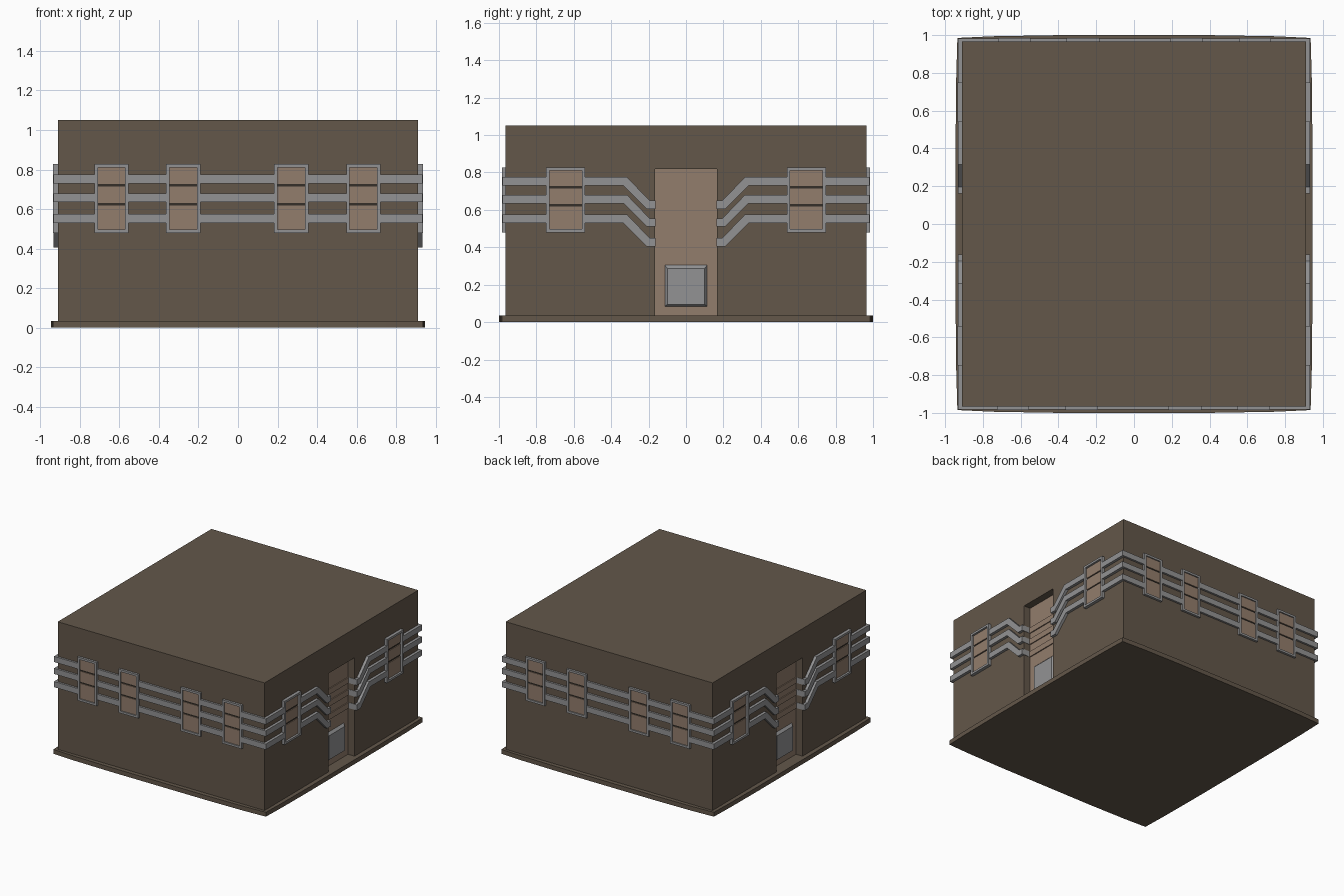
import bpy, bmesh

if "Cube" in bpy.data.objects:
    bpy.data.objects.remove(bpy.data.objects["Cube"])

HX, HY, TOP = 0.91, 0.966, 1.05      # wall half sizes and roof height


def material(name, rgb):
    m = bpy.data.materials.new(name)
    m.diffuse_color = (*rgb, 1)
    m.use_nodes = True
    m.node_tree.nodes["Principled BSDF"].inputs["Base Color"].default_value = m.diffuse_color
    return m


WALL = material("brown wall", (0.125, 0.095, 0.068))
TAN = material("tan panel", (0.29, 0.205, 0.15))
GREY = material("grey trim", (0.29, 0.29, 0.295))
DARK = material("dark gap", (0.035, 0.028, 0.022))


def loft(name, loops, mat, caps=True):
    """Bridge equal-length loops of points into one solid."""
    bm = bmesh.new()
    rings = [[bm.verts.new(p) for p in loop] for loop in loops]
    n = len(rings[0])
    pairs = list(zip(rings, rings[1:]))
    if not caps:
        pairs.append((rings[-1], rings[0]))
    for a, b in pairs:
        for i in range(n):
            j = (i + 1) % n
            bm.faces.new((a[i], a[j], b[j], b[i]))
    if caps:
        bm.faces.new(rings[0])
        bm.faces.new(rings[-1])
    bmesh.ops.recalc_face_normals(bm, faces=bm.faces)
    me = bpy.data.meshes.new(name)
    bm.to_mesh(me)
    bm.free()
    me.materials.append(mat)
    ob = bpy.data.objects.new(name, me)
    bpy.context.collection.objects.link(ob)
    return ob


def on_wall(wall, pts, d):
    """Map wall points (u, z) at depth d outside the wall to world space."""
    out = []
    for u, z in pts:
        x, y = (u, -HY - d) if wall in ("front", "back") else (HX + d, u)
        if wall in ("back", "left"):
            x, y = -x, -y
        out.append((x, y, z))
    return out


def rect(u0, u1, z0, z1):
    return [(u0, z0), (u1, z0), (u1, z1), (u0, z1)]


def plate(name, wall, pts, d0, d1, mat):
    return loft(name, [on_wall(wall, pts, d0), on_wall(wall, pts, d1)], mat)


def window(wall, u0, u1, depth):
    z0, z1, t = 0.48, 0.827, 0.017
    outer = rect(u0, u1, z0, z1)
    inner = rect(u0 + t, u1 - t, z0 + t, z1 - t)
    loft(wall + "_window_frame",
         [on_wall(wall, outer, -0.01), on_wall(wall, outer, depth),
          on_wall(wall, inner, depth), on_wall(wall, inner, -0.01)], GREY, caps=False)
    plate(wall + "_window_gap", wall, inner, -0.01, 0.003, DARK)
    for a, b in ((z0 + t, 0.618), (0.631, 0.715), (0.728, z1 - t)):
        plate(wall + "_window_pane", wall, rect(u0 + t, u1 - t, a, b), -0.005, 0.009, TAN)


# Main block with two door recesses
body = loft("building_body",
            [[(-HX, -HY, z), (HX, -HY, z), (HX, HY, z), (-HX, HY, z)] for z in (0.005, TOP)], WALL)
for wall in ("right", "left"):
    cutter = plate(wall + "_recess_cutter", wall, rect(-0.165, 0.165, 0.03, 0.818), -0.065, 0.1, WALL)
    cutter.hide_render = True
    cutter.hide_viewport = True
    mod = body.modifiers.new(wall + "_recess", 'BOOLEAN')
    mod.operation = 'DIFFERENCE'
    mod.solver = 'EXACT'
    mod.object = cutter

# Slightly bowed plinth
steps = (-1, -0.8, -0.45, 0.45, 0.8)
edge_a = [(0.935 * t, -1 + 0.015 * abs(t) ** 4) for t in steps]
edge_b = [(0.945 - 0.01 * abs(t) ** 4, 0.985 * t) for t in steps]
outline = edge_a + edge_b
outline += [(-x, -y) for x, y in outline]
loft("plinth", [[(x, y, z) for x, y in outline] for z in (0, 0.035)], WALL)

# Heights of the three trim bands
BANDS = ((0.73, 0.775), (0.635, 0.68), (0.53, 0.575))
DROP = 0.125

# Long walls: four windows joined by straight bands
for wall in ("front", "back"):
    spans = [(-0.725, -0.555), (-0.363, -0.19), (0.183, 0.357), (0.548, 0.72)]
    for u0, u1 in spans:
        window(wall, u0, u1, 0.018)
    ends = [-HX - 0.022] + [u for s in spans for u in s] + [HX + 0.022]
    for z0, z1 in BANDS:
        for u0, u1 in zip(ends[::2], ends[1::2]):
            plate(wall + "_band", wall, rect(u0, u1, z0, z1), -0.005, 0.016, GREY)

# Door walls: two windows, bands stepping down to the door
for wall in ("right", "left"):
    for s in (-1, 1):
        window(wall, *sorted((s * 0.54, s * 0.748)), 0.025)
        for z0, z1 in BANDS:
            plate(wall + "_corner_band", wall, rect(s * 0.748, s * HY, z0, z1), -0.005, 0.022, GREY)
            low0, low1 = z0 - DROP, z1 - DROP
            bent = [(0.54, z1), (0.315, z1), (0.195, low1), (0.165, low1),
                    (0.165, low0), (0.21, low0), (0.335, z0), (0.54, z0)]
            plate(wall + "_stepped_band", wall, [(s * u, z) for u, z in bent], -0.005, 0.022, GREY)
            # Band return inside the recess
            plate(wall + "_band_return", wall, rect(s * 0.162, s * 0.166, low0, low1), -0.05, 0.022, GREY)
    # Door leaf with raised bands and a bevelled hatch
    plate(wall + "_door", wall, rect(-0.165, 0.165, 0.03, 0.818), -0.07, -0.058, TAN)
    for z0, z1 in BANDS:
        plate(wall + "_door_band", wall, rect(-0.163, 0.163, z0 - DROP, z1 - DROP), -0.06, -0.05, TAN)
    loft(wall + "_door_hatch",
         [on_wall(wall, rect(-0.115, 0.115, 0.083, 0.307), -0.06),
          on_wall(wall, rect(-0.1, 0.1, 0.095, 0.287), -0.04)], GREY)
